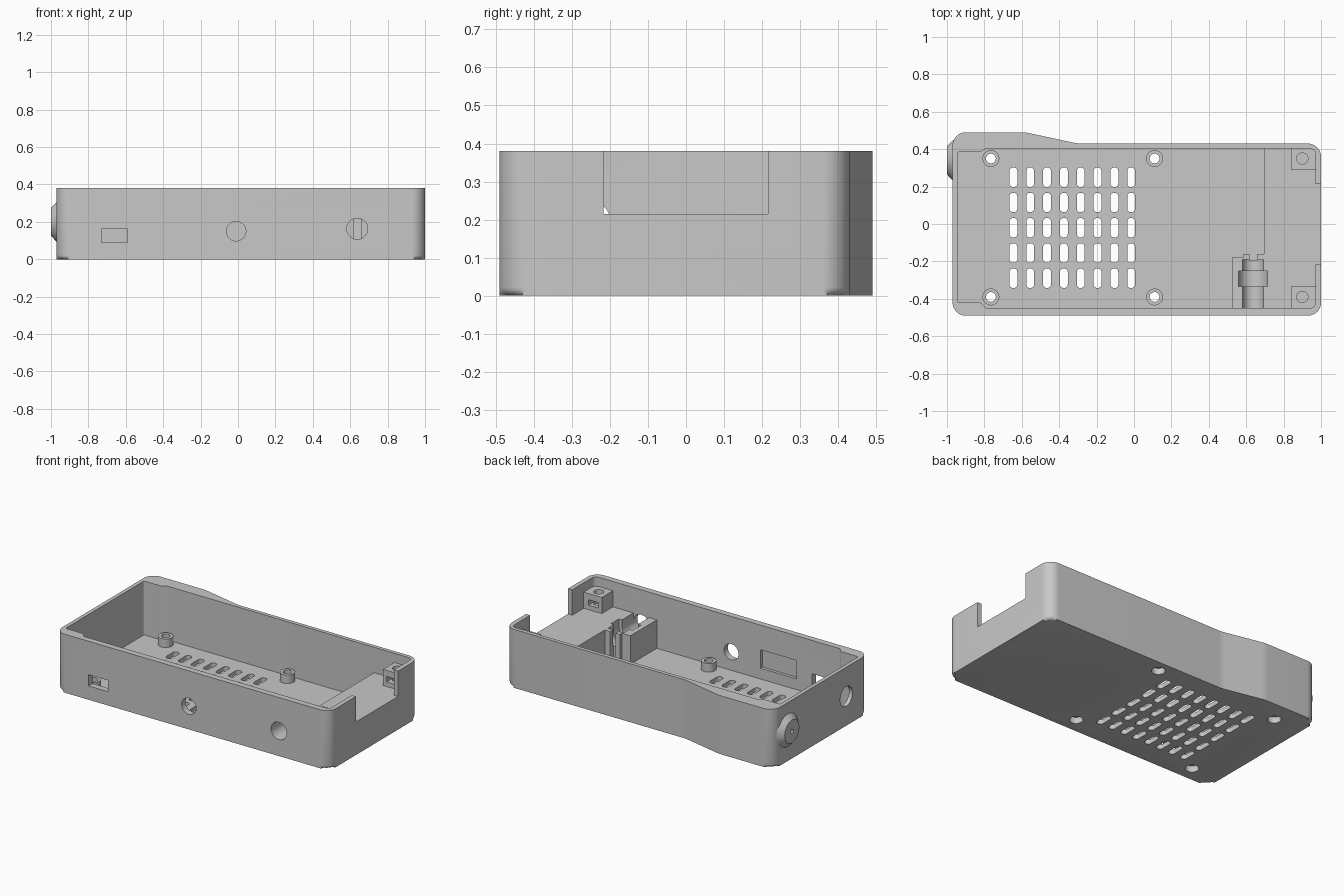
import bpy, bmesh, math
from mathutils import Vector, Matrix

old = bpy.data.objects.get("Cube")
if old:
    bpy.data.objects.remove(old)

GREY = (0.58, 0.58, 0.58, 1)
plastic = bpy.data.materials.new("grey_plastic")
plastic.use_nodes = True
plastic.diffuse_color = GREY
plastic.node_tree.nodes["Principled BSDF"].inputs["Base Color"].default_value = GREY

H = 0.38        # case height
FLOOR = 0.03    # floor thickness
DECK = 0.215    # raised deck height


def finish(bm, name):
    bmesh.ops.recalc_face_normals(bm, faces=bm.faces)
    me = bpy.data.meshes.new(name)
    bm.to_mesh(me)
    bm.free()
    me.materials.append(plastic)
    ob = bpy.data.objects.new(name, me)
    bpy.context.collection.objects.link(ob)
    return ob


def fillet(corners, seg=8):
    """Round a closed outline given as (x, y, radius) corners."""
    out = []
    for i, (x, y, r) in enumerate(corners):
        p = Vector((x, y))
        if r <= 0:
            out.append(p)
            continue
        a = (Vector(corners[i - 1][:2]) - p).normalized()
        b = (Vector(corners[(i + 1) % len(corners)][:2]) - p).normalized()
        half = a.angle(b) / 2
        c = p + (a + b).normalized() * (r / math.sin(half))
        s = p + a * (r / math.tan(half)) - c
        e = p + b * (r / math.tan(half)) - c
        out += [c + s.lerp(e, k / seg).normalized() * r for k in range(seg + 1)]
    return out


def rect(x0, x1, y0, y1, r=0):
    return fillet([(x0, y0, r), (x1, y0, r), (x1, y1, r), (x0, y1, r)], 5)


def add_prism(bm, outline, z0, z1):
    low = [bm.verts.new((p.x, p.y, z0)) for p in outline]
    top = [bm.verts.new((p.x, p.y, z1)) for p in outline]
    bm.faces.new(low[::-1])
    bm.faces.new(top)
    n = len(low)
    for i in range(n):
        j = (i + 1) % n
        bm.faces.new((low[i], low[j], top[j], top[i]))


def prism(name, outline, z0, z1):
    bm = bmesh.new()
    add_prism(bm, outline, z0, z1)
    return finish(bm, name)


def box(name, x0, x1, y0, y1, z0, z1):
    return prism(name, rect(x0, x1, y0, y1), z0, z1)


def rod(name, axis, centre, length, r0, r1=None, seg=40):
    """Cylinder or cone along an axis, centred on a point."""
    bm = bmesh.new()
    turn = {"x": Matrix.Rotation(math.pi / 2, 4, "Y"),
            "y": Matrix.Rotation(-math.pi / 2, 4, "X"),
            "z": Matrix()}[axis]
    bmesh.ops.create_cone(bm, cap_ends=True, segments=seg, radius1=r0,
                          radius2=r0 if r1 is None else r1, depth=length,
                          matrix=Matrix.Translation(centre) @ turn)
    return finish(bm, name)


def cut(target, tool):
    mod = target.modifiers.new("cut", "BOOLEAN")
    mod.operation = "DIFFERENCE"
    mod.solver = "EXACT"
    mod.object = tool
    bpy.context.view_layer.objects.active = target
    bpy.ops.object.modifier_apply(modifier=mod.name)
    bpy.data.objects.remove(tool)


# Outer shell with a swollen back right corner and a rounded bottom edge
bm = bmesh.new()
add_prism(bm, fillet([(-0.97, -0.49, 0.07), (1, -0.49, 0.07), (1, 0.43, 0.07),
                      (-0.3, 0.43, 0.2), (-0.58, 0.49, 0.2), (-0.97, 0.49, 0.07)]), 0, H)
bmesh.ops.bevel(bm, geom=[e for e in bm.edges if all(v.co.z < 0.001 for v in e.verts)],
                offset=0.022, segments=4, profile=0.5, affect="EDGES")
case = finish(bm, "case_shell")

# Hollow interior, narrower at the right end
cut(case, prism("cavity", fillet([
    (-0.945, -0.42, 0.01), (-0.82, -0.42, 0.01), (-0.79, -0.45, 0.01), (0.97, -0.45, 0.03),
    (0.97, 0.405, 0.03), (-0.79, 0.405, 0.01), (-0.82, 0.385, 0.01), (-0.945, 0.385, 0.01)], 4),
    FLOOR, H + 0.1))

# Wall openings
cut(case, box("end_notch", 0.9, 1.1, -0.217, 0.215, DECK, H + 0.1))
cut(case, box("port_hole", -0.73, -0.59, -0.6, -0.4, 0.09, 0.163))
cut(case, box("inner_recess", -0.48, -0.22, -0.47, -0.4, 0.1, 0.22))
cut(case, rod("round_hole", "y", (-0.01, -0.47, 0.15), 0.2, 0.052))
cut(case, rod("jack_hole", "y", (0.637, -0.47, 0.163), 0.2, 0.056))
cut(case, rod("end_hole", "x", (-0.96, -0.26, 0.19), 0.1, 0.063))

# Vent grid in the floor
bm = bmesh.new()
for i in range(8):
    for j in range(5):
        x, y = -0.645 + 0.09 * i, -0.29 + 0.135 * j
        add_prism(bm, rect(x - 0.021, x + 0.021, y - 0.052, y + 0.052, 0.019), -0.1, 0.1)
cut(case, finish(bm, "vents"))

# Screw standoffs, counterbored from below
for x, side in ((-0.765, "right"), (0.11, "left")):
    for y, end in ((-0.39, "front"), (0.35, "back")):
        post = rod(f"standoff_{end}_{side}", "z", (x, y, 0.0525), 0.065, 0.045)
        for ob in (case, post):
            cut(ob, rod("screw_hole", "z", (x, y, 0), 0.4, 0.026))
            cut(ob, rod("counterbore", "z", (x, y, 0), 0.08, 0.04))

# Raised deck with a jack cradle at the front
deck = prism("raised_deck", fillet([
    (0.525, -0.46, 0), (0.975, -0.46, 0), (0.975, 0.41, 0), (0.695, 0.41, 0),
    (0.695, -0.16, 0), (0.585, -0.16, 0), (0.585, -0.18, 0), (0.525, -0.18, 0)]), 0.02, DECK)
for y0, y1, r in ((-0.5, -0.19, 0.056), (-0.335, -0.25, 0.078)):
    cut(deck, rod("cradle_bore", "y", (0.637, (y0 + y1) / 2, 0.163), y1 - y0, r))
    cut(deck, box("cradle_top", 0.637 - r, 0.637 + r, y0, y1, 0.163, 0.4))
cut(deck, box("cable_slot", 0.617, 0.657, -0.195, -0.1, FLOOR, 0.4))

# Corner posts with a screw hole and a nut slot facing inwards
for y0, y1, yc, slot, end in ((-0.46, -0.335, -0.39, (-0.43, -0.32), "front"),
                              (0.29, 0.41, 0.35, (0.275, 0.39), "back")):
    post = box(f"corner_post_{end}", 0.84, 0.975, y0, y1, DECK - 0.01, 0.32)
    cut(post, rod("post_hole", "z", (0.9, yc, 0.3), 0.14, 0.03))
    cut(post, box("nut_slot", 0.865, 0.935, *slot, 0.245, 0.28))

# Conical boss on the right end
boss = rod("end_boss", "x", (-0.983, 0.34, 0.2), 0.034, 0.075, 0.11)
# Cone axis points inwards, so the wide end sits on the wall
cut(boss, rod("boss_hole", "x", (-1, 0.34, 0.2), 0.04, 0.013, seg=20))

# Smooth shading with crisp edges
for ob in bpy.context.view_layer.objects:
    ob.select_set(ob.type == "MESH")
bpy.context.view_layer.objects.active = case
bpy.ops.object.shade_smooth_by_angle(angle=math.radians(30))
